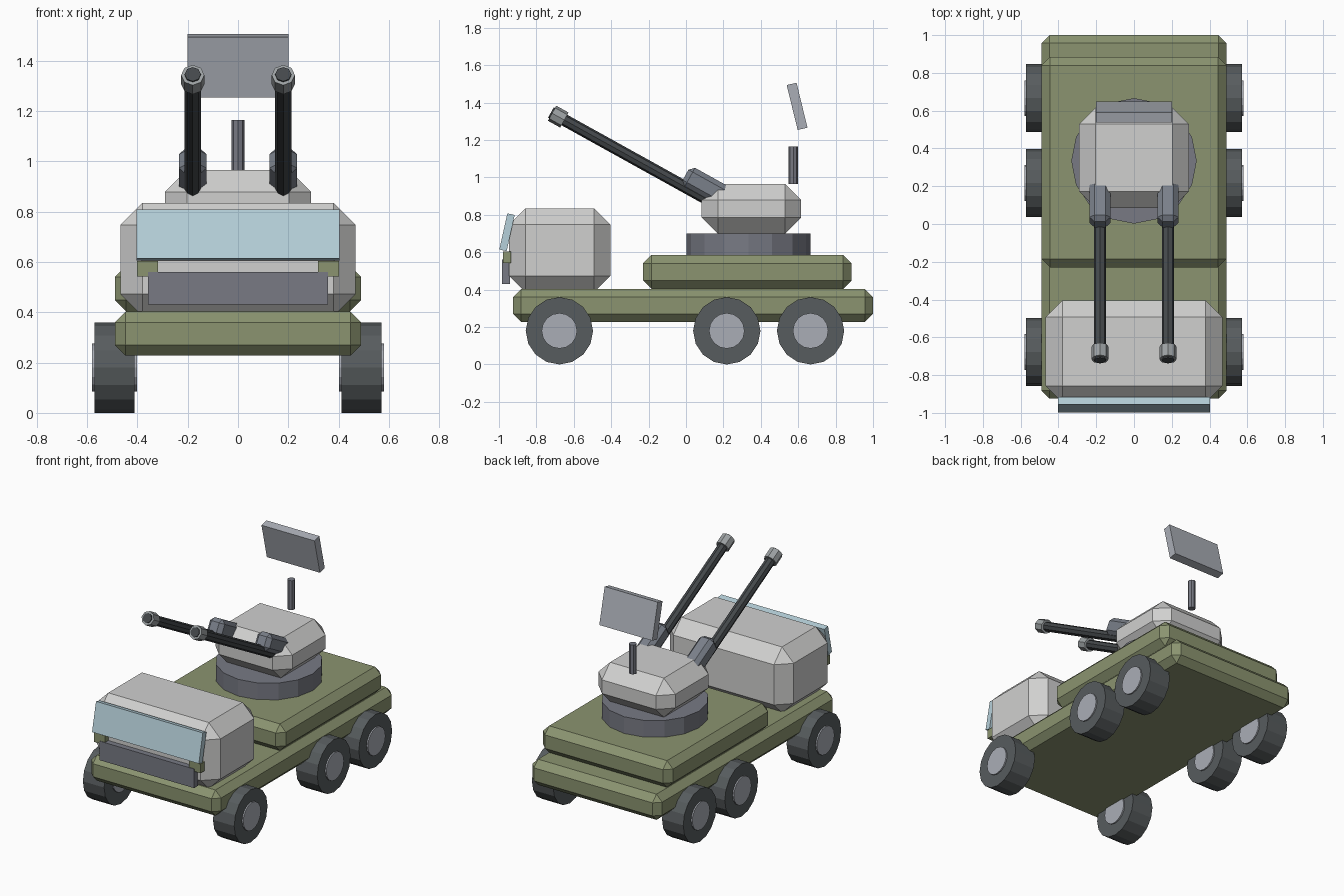
import bpy, bmesh, math
from mathutils import Matrix, Vector

if "Cube" in bpy.data.objects:
    bpy.data.objects.remove(bpy.data.objects["Cube"])


def material(name, rgb):
    m = bpy.data.materials.new(name)
    lin = [((c / 255 + 0.055) / 1.055) ** 2.4 for c in rgb]
    m.diffuse_color = (*lin, 1)
    m.use_nodes = True
    m.node_tree.nodes["Principled BSDF"].inputs["Base Color"].default_value = m.diffuse_color
    return m


GREEN = material("olive green", (139, 148, 112))
GREY = material("pale grey", (208, 208, 207))
GLASS = material("pale blue glass", (182, 208, 218))
RUBBER = material("dark rubber", (87, 92, 94))
BARREL = material("black steel", (68, 72, 75))
STEEL = material("light steel", (170, 174, 182))
SLATE = material("slate grey", (120, 122, 132))
HOUSING = material("gun grey", (122, 128, 138))
MUZZLE = material("muzzle grey", (156, 161, 163))


def finish(name, bm, mat, loc, rot):
    bm.transform(Matrix.Translation(loc) @ rot)
    bmesh.ops.recalc_face_normals(bm, faces=bm.faces)
    me = bpy.data.meshes.new(name)
    bm.to_mesh(me)
    bm.free()
    me.materials.append(mat)
    ob = bpy.data.objects.new(name, me)
    bpy.context.collection.objects.link(ob)
    return ob


def box(name, loc, size, mat, bevel=0, tilt=0):
    """Box with chamfered edges, tilted about x."""
    bm = bmesh.new()
    bmesh.ops.create_cube(bm, size=1)
    bmesh.ops.scale(bm, vec=size, verts=bm.verts)
    if bevel:
        bmesh.ops.bevel(bm, geom=bm.edges[:], offset=bevel, segments=1,
                        affect='EDGES', profile=0.5)
    return finish(name, bm, mat, Vector(loc), Matrix.Rotation(tilt, 4, 'X'))


def cylinder(name, loc, radius, length, sides, mat, angle=0, axis='X'):
    bm = bmesh.new()
    bmesh.ops.create_cone(bm, cap_ends=True, segments=sides, radius1=radius,
                          radius2=radius, depth=length)
    return finish(name, bm, mat, Vector(loc), Matrix.Rotation(angle, 4, axis))


# hull
box("chassis", (0, 0.0375, 0.315), (0.98, 1.925, 0.175), GREEN, 0.043)
box("rear_deck", (0, 0.328, 0.495), (0.98, 1.114, 0.182), GREEN, 0.045)

# cab
box("cab", (0, -0.675, 0.61), (0.935, 0.54, 0.45), GREY, 0.088)
box("windshield", (0, -0.957, 0.707), (0.806, 0.04, 0.198), GLASS, 0, math.radians(-12.5))
box("grille", (0, -0.962, 0.495), (0.715, 0.043, 0.13), SLATE)
for side, s in (("left", 1), ("right", -1)):
    box("bracket_" + side, (s * 0.36, -0.957, 0.573), (0.085, 0.045, 0.062), GREEN)

# wheels
for place, y in (("front", -0.677), ("middle", 0.218), ("rear", 0.666)):
    for side, s in (("left", 1), ("right", -1)):
        cylinder(f"tire_{place}_{side}", (s * 0.491, y, 0.18), 0.18, 0.16, 16,
                 RUBBER, math.pi / 2, 'Y')
        cylinder(f"hub_{place}_{side}", (s * 0.491, y, 0.18), 0.095, 0.178, 16,
                 STEEL, math.pi / 2, 'Y')

# turret
cylinder("turret_ring", (0, 0.334, 0.64), 0.332, 0.12, 16, SLATE)
box("turret", (0, 0.35, 0.832), (0.58, 0.532, 0.267), GREY, 0.087)

# twin guns, raised about 29 degrees
lift = math.radians(61)
aim = Vector((0, -math.sin(lift), math.cos(lift)))
for side, s in (("left", 1), ("right", -1)):
    tip = Vector((s * 0.18, -0.683, 1.325))
    box("gun_housing_" + side, (s * 0.18, 0.107, 0.953), (0.11, 0.115, 0.25),
        HOUSING, 0.026, lift)
    cylinder("barrel_" + side, tip - aim * 0.43, 0.032, 0.95, 8, BARREL, lift)
    cylinder("muzzle_" + side, tip, 0.046, 0.075, 8, MUZZLE, lift)

# radar
cylinder("radar_mast", (0, 0.574, 1.065), 0.025, 0.2, 8, SLATE)
box("radar_panel", (0, 0.594, 1.38), (0.4, 0.054, 0.247), STEEL, 0, math.radians(13.7))
